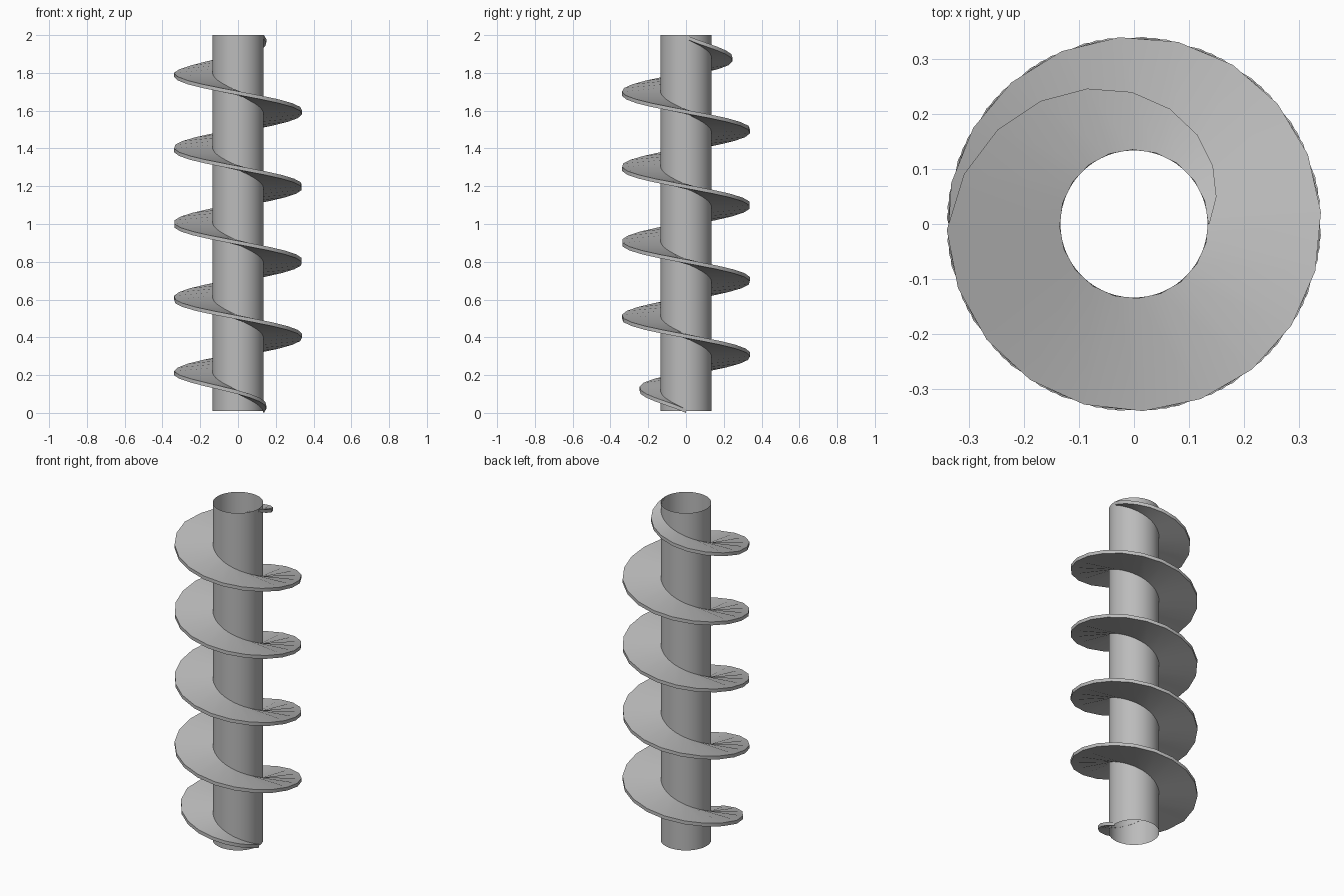
import bpy, bmesh
from math import cos, sin, pi, radians

if "Cube" in bpy.data.objects:
    bpy.data.objects.remove(bpy.data.objects["Cube"], do_unlink=True)

TUBE_R, FLIGHT_R = 0.135, 0.34
Z_BOTTOM, Z_TOP = 0.01, 2.0
TURNS, STEPS = 5, 99
THICK = 0.02

steel = bpy.data.materials.new("grey steel")
steel.use_nodes = True
colour = (0.5, 0.5, 0.5, 1)
steel.diffuse_color = colour
steel.node_tree.nodes["Principled BSDF"].inputs["Base Color"].default_value = colour


def finish(name, bm):
    mesh = bpy.data.meshes.new(name)
    bmesh.ops.recalc_face_normals(bm, faces=bm.faces)
    bm.to_mesh(mesh)
    bm.free()
    mesh.materials.append(steel)
    obj = bpy.data.objects.new(name, mesh)
    bpy.context.collection.objects.link(obj)
    bpy.ops.object.select_all(action="DESELECT")
    obj.select_set(True)
    bpy.context.view_layer.objects.active = obj
    bpy.ops.object.shade_smooth_by_angle(angle=radians(35))
    return obj


# Hollow open shaft
bm = bmesh.new()
bmesh.ops.create_cone(bm, cap_ends=False, segments=64, radius1=TUBE_R,
                      radius2=TUBE_R, depth=Z_TOP - Z_BOTTOM)
bmesh.ops.translate(bm, verts=bm.verts, vec=(0, 0, (Z_TOP + Z_BOTTOM) / 2))
finish("shaft_tube", bm)

# Spiral flight: a rectangular section swept down the shaft,
# widening over the first half turn and narrowing over the last
bm = bmesh.new()
rings = []
for i in range(STEPS + 1):
    turn = TURNS * i / STEPS
    a = 2 * pi * turn
    widen = min(1, 2 * turn, 2 * (TURNS - turn))
    outer = TUBE_R + 0.002 + (FLIGHT_R - TUBE_R - 0.002) * widen
    top = Z_TOP - (Z_TOP - THICK) * i / STEPS
    section = [(TUBE_R, top), (outer, top), (outer, top - THICK), (TUBE_R, top - THICK)]
    rings.append([bm.verts.new((r * cos(a), r * sin(a), z)) for r, z in section])
for a, b in zip(rings, rings[1:]):
    for k in range(4):
        n = (k + 1) % 4
        bm.faces.new((a[k], a[n], b[n], b[k]))
bm.faces.new(rings[0])
bm.faces.new(rings[-1])
finish("spiral_flight", bm)
